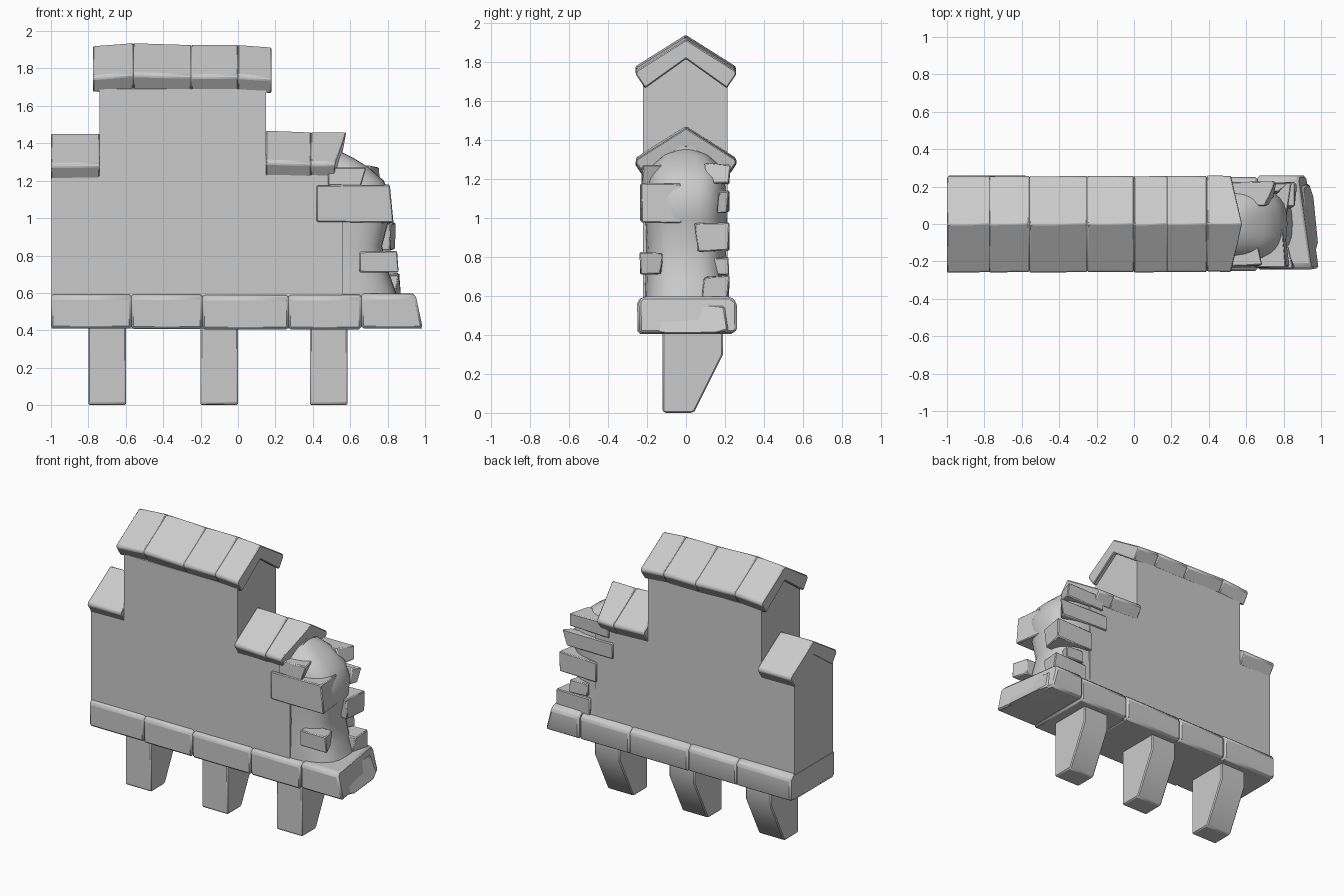
import bpy, bmesh, math, random
from mathutils import Vector

random.seed(4)
if "Cube" in bpy.data.objects:
    bpy.data.objects.remove(bpy.data.objects["Cube"], do_unlink=True)

stone = bpy.data.materials.new("grey stone")
stone.use_nodes = True
GREY = (0.6, 0.6, 0.6, 1)
stone.diffuse_color = GREY
stone.node_tree.nodes["Principled BSDF"].inputs["Base Color"].default_value = GREY


def finish(name, bm, bevel=0.0, angle=30):
    bmesh.ops.recalc_face_normals(bm, faces=bm.faces)
    mesh = bpy.data.meshes.new(name)
    bm.to_mesh(mesh)
    bm.free()
    mesh.materials.append(stone)
    obj = bpy.data.objects.new(name, mesh)
    bpy.context.collection.objects.link(obj)
    if bevel:
        mod = obj.modifiers.new("worn edges", "BEVEL")
        mod.width = bevel
        mod.limit_method = "ANGLE"
    bpy.ops.object.select_all(action="DESELECT")
    obj.select_set(True)
    bpy.context.view_layer.objects.active = obj
    bpy.ops.object.shade_smooth_by_angle(angle=math.radians(angle))
    return obj


def prism(bm, profile, x0, x1, end=None, shift=(0, 0), shift1=None):
    """Extrude a (y, z) profile along x; end(y, z) bends the far end."""
    rings = []
    for x, (dy, dz) in ((x0, shift), (x1, shift1 or shift)):
        rings.append([bm.verts.new((x + (end(y, z) if end and x == x1 else 0), y + dy, z + dz))
                      for y, z in profile])
    a, b = rings
    n = len(profile)
    bm.faces.new(a)
    bm.faces.new(b)
    for i in range(n):
        bm.faces.new((a[i], a[(i + 1) % n], b[(i + 1) % n], b[i]))


# Wall: long low body and taller centre, both with gabled tops
def gable(eave, apex):
    return [(-.22, .41), (.212, .41), (.212, eave), (0, apex), (-.22, eave)]


for name, x0, x1, eave, apex in (("wall_body", -.998, .56, 1.23, 1.39),
                                 ("wall_centre", -.74, .15, 1.69, 1.85)):
    bm = bmesh.new()
    prism(bm, gable(eave, apex), x0, x1)
    finish(name, bm)


# Roof copings: bent slabs laid end to end
def coping(z):
    return [(-.21, z - .25), (-.258, z - .18), (-.254, z - .16), (0, z), (.254, z - .16),
            (.258, z - .18), (.21, z - .25), (0, z - .1)]


def roof(name, z, seams, lifts, end=None):
    bm = bmesh.new()
    for i in range(len(seams) - 1):
        prism(bm, coping(z), seams[i], seams[i + 1],
              end if i == len(seams) - 2 else None,
              (random.uniform(-.004, .004), lifts[i]), (0, lifts[i + 1]))
    finish(name, bm, .006)


def broken(y, z):
    return -.16 * abs(y) + (.02 if z > 1.44 else -.01 if z < 1.25 else 0)


roof("upper_roof", 1.93, (-.775, -.56, -.25, 0, .178), (-.008, .008, -.002, -.002, -.015))
roof("low_roof_right", 1.46, (-1, -.74), (-.006, -.006))
roof("low_roof_left", 1.465, (.15, .39, .56), (.005, -.004, -.004), broken)

# Base course: five worn blocks, the last one broken off at an angle
base = [(-.245, .41), (.245, .41), (.255, .43), (.255, .565), (.225, .595),
        (-.225, .595), (-.248, .575)]
seams = (-1, -.57, -.19, .27, .66, .95)


def snapped(y, z):
    return (.04 if z < .5 else 0) - (.07 if y > .2 else 0)


bm = bmesh.new()
for i in range(5):
    last = i == 4
    prism(bm, base, seams[i], seams[i + 1], snapped if last else None,
          (random.uniform(-.004, .006), random.uniform(-.006, .002)))
finish("base_course", bm, .012)
bm = bmesh.new()
prism(bm, [(-.235, .42), (-.1, .41), (.15, .41), (.22, .42), (.2, .55), (-.2, .58)], .8, .95,
      lambda y, z: .045 - .5 * max(0, y - .1) - .4 * max(0, -y - .12) - (.04 if z > .5 else 0))
finish("base_broken_end", bm, .012)

# Support brackets, sloping at the rear
bracket = [(-.12, .42), (-.12, .01), (-.11, 0), (.03, 0), (.045, .01), (.19, .3), (.19, .42)]
for i, x in enumerate((-.7, -.1, .485)):
    bm = bmesh.new()
    prism(bm, bracket, x - .1, x + .1)
    finish("support_%d" % (i + 1), bm, .012)

# Rounded rubble core at the ruined end: half-oval rings stacked upward
bm = bmesh.new()
rings = []
levels = ((.56, .86, .215), (.7, .81, .21), (.85, .77, .205), (1, .81, .21), (1.1, .82, .21),
          (1.2, .78, .2), (1.27, .7, .17), (1.32, .62, .12), (1.36, .54, .04))
for z, reach, half in levels:
    ring = []
    for k in range(17):
        t = math.pi * (k / 16 - .5)
        c, s = max(0, math.cos(t)), math.sin(t)
        ring.append(bm.verts.new((.45 + (reach - .45) * c ** .6,
                                  half * math.copysign(abs(s) ** .7, s), z)))
    rings.append(ring)
for a, b in zip(rings, rings[1:]):
    for k in range(16):
        bm.faces.new((a[k], a[k + 1], b[k + 1], b[k]))
    bm.faces.new((a[0], b[0], b[16], a[16]))
bm.faces.new(rings[0])
bm.faces.new(rings[-1])
finish("rubble_core", bm, angle=60)


# Exposed stones: (x range, y range, z range), roughened on the outer end
stones = (
    ((.42, .84), (-.235, -.03), (.98, 1.175)),
    ((.48, .69), (-.228, -.09), (1.175, 1.27)),
    ((.65, .885), (-.235, -.12), (.71, .82)),
    ((.55, .87), (.05, .222), (.83, .97)),
    ((.6, .9), (.09, .22), (.58, .7)),
    ((.45, .77), (.1, .222), (1.17, 1.275)),
    ((.42, .83), (.16, .222), (1.03, 1.14)),
    ((.62, .8), (.14, .218), (.71, .8)),
)
for i, (xr, yr, zr) in enumerate(stones):
    bm = bmesh.new()
    bmesh.ops.create_cube(bm, size=1)
    for v in bm.verts:
        outer = v.co.x > 0
        inward = (v.co.y > 0) == (yr[0] < -.1)
        v.co = Vector([r[0] + (r[1] - r[0]) * (c + .5) for r, c in zip((xr, yr, zr), v.co)])
        if outer:
            v.co += Vector((random.uniform(-.04, 0) - (.03 if inward else 0),
                            random.uniform(-.012, .012), random.uniform(-.008, .008)))
    finish("loose_stone_%d" % (i + 1), bm, .006)
